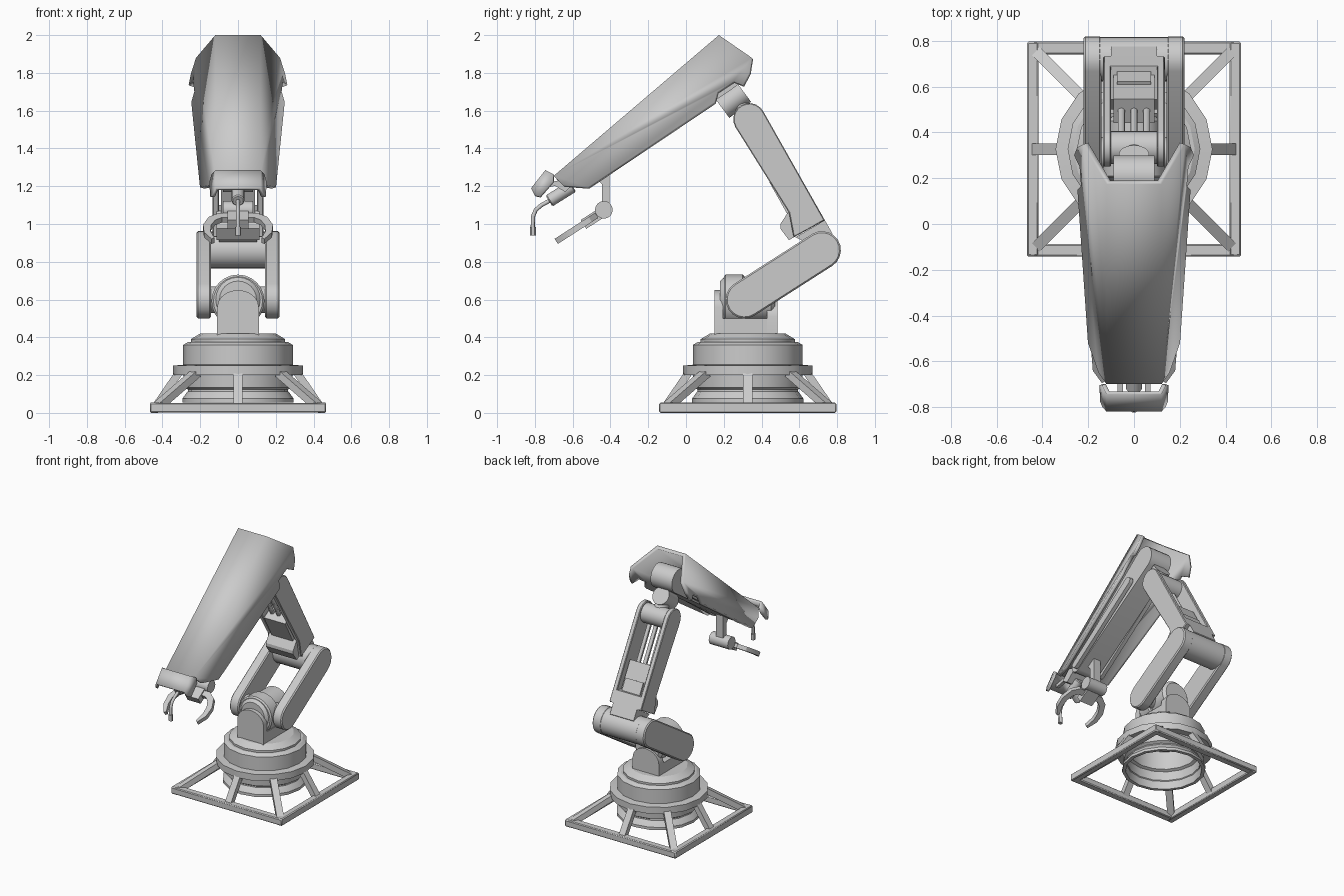
import bpy, bmesh, math
from mathutils import Vector, Matrix

if "Cube" in bpy.data.objects:
    bpy.data.objects.remove(bpy.data.objects["Cube"])

metal = bpy.data.materials.new("grey_metal")
metal.diffuse_color = (0.6, 0.6, 0.6, 1)
metal.use_nodes = True
metal.node_tree.nodes["Principled BSDF"].inputs["Base Color"].default_value = metal.diffuse_color
CY = 0.327  # centre of the base in y


def finish(bm, name, bevel=0.0, angle=30):
    bmesh.ops.recalc_face_normals(bm, faces=bm.faces)
    me = bpy.data.meshes.new(name)
    bm.to_mesh(me)
    bm.free()
    me.materials.append(metal)
    ob = bpy.data.objects.new(name, me)
    bpy.context.collection.objects.link(ob)
    if bevel:
        m = ob.modifiers.new("bevel", 'BEVEL')
        m.width, m.segments, m.limit_method = bevel, 1, 'ANGLE'
        m.angle_limit = math.radians(50)
    bpy.ops.object.select_all(action='DESELECT')
    ob.select_set(True)
    bpy.context.view_layer.objects.active = ob
    bpy.ops.object.shade_smooth_by_angle(angle=math.radians(angle))
    return ob


def prism(name, pts, x0, x1, bevel=0.0):
    """Side profile of (y, z) points extruded along x."""
    bm = bmesh.new()
    f = bm.faces.new([bm.verts.new((x0, y, z)) for y, z in pts])
    new = bmesh.ops.extrude_face_region(bm, geom=[f])["geom"]
    bmesh.ops.translate(bm, vec=(x1 - x0, 0, 0), verts=[v for v in new if isinstance(v, bmesh.types.BMVert)])
    return finish(bm, name, bevel)


def along(p0, p1):
    a, b = Vector(p0), Vector(p1)
    d = b - a
    return Matrix.Translation((a + b) / 2) @ d.to_track_quat('Z', 'Y').to_matrix().to_4x4(), d.length


def cyl(name, p0, p1, r, seg=20, bevel=0.0):
    m, length = along(p0, p1)
    bm = bmesh.new()
    bmesh.ops.create_cone(bm, cap_ends=True, segments=seg, radius1=r, radius2=r, depth=length, matrix=m)
    return finish(bm, name, bevel)


def bar(name, p0, p1, w, h, bevel=0.0):
    m, length = along(p0, p1)
    bm = bmesh.new()
    bmesh.ops.create_cube(bm, size=1, matrix=m @ Matrix.Diagonal((w, h, length, 1)))
    return finish(bm, name, bevel)


def capsule(a, b, ra, rb, n=10):
    """Rounded outline around two (y, z) centres."""
    t = math.atan2(b[1] - a[1], b[0] - a[0])
    pts = []
    for c, r, s in ((a, ra, t + math.pi / 2), (b, rb, t - math.pi / 2)):
        pts += [(c[0] + r * math.cos(s + math.pi * i / n), c[1] + r * math.sin(s + math.pi * i / n)) for i in range(n + 1)]
    return pts


def lathe(name, prof, cy, seg):
    bm = bmesh.new()
    rings = [[bm.verts.new((r * math.cos(2 * math.pi * i / seg), cy + r * math.sin(2 * math.pi * i / seg), z))
              for i in range(seg)] for r, z in prof]
    for a, b in zip(rings, rings[1:]):
        for i in range(seg):
            j = (i + 1) % seg
            bm.faces.new((a[i], a[j], b[j], b[i]))
    bm.faces.new(rings[0])
    bm.faces.new(rings[-1])
    return finish(bm, name)


# Square floor frame and eight struts
for s in (-1, 1):
    bar("frame_side", (s * 0.442, CY - 0.467, 0.0275), (s * 0.442, CY + 0.467, 0.0275), 0.05, 0.055, 0.006)
    bar("frame_end", (-0.467, CY + s * 0.442, 0.0275), (0.467, CY + s * 0.442, 0.0275), 0.055, 0.05, 0.006)
for k in range(8):
    a = k * math.pi / 4
    c, s = math.cos(a), math.sin(a)
    r_out = 0.435 if k % 2 == 0 else 0.60
    bar("base_strut", (c * r_out, CY + s * r_out, 0.035), (c * 0.315, CY + s * 0.315, 0.21), 0.05, 0.04)

# Turntable drum, hollow underneath
lathe("turntable_drum", [(0.24, 0.34), (0.24, 0.2), (0.26, 0.19), (0.27, 0.055), (0.295, 0.055), (0.295, 0.075),
                         (0.27, 0.11), (0.26, 0.12), (0.285, 0.135), (0.29, 0.2), (0.343, 0.2), (0.343, 0.25),
                         (0.29, 0.255), (0.29, 0.36), (0.265, 0.375), (0.25, 0.375), (0.25, 0.39),
                         (0.2, 0.42)], CY, 16)

# Pedestal fork: arched brackets around a roll hub
for y0, y1, top in ((0.15, 0.195, 0.65), (0.43, 0.485, 0.60)):
    bm = bmesh.new()
    pts = [(-0.11, 0.41), (0.11, 0.41)] + [(0.11 * math.cos(math.pi * i / 10), top - 0.09 + 0.09 * math.sin(math.pi * i / 10))
                                           for i in range(11)]
    f = bm.faces.new([bm.verts.new((x, y0, z)) for x, z in pts])
    g = bmesh.ops.extrude_face_region(bm, geom=[f])["geom"]
    bmesh.ops.translate(bm, vec=(0, y1 - y0, 0), verts=[v for v in g if isinstance(v, bmesh.types.BMVert)])
    finish(bm, "pedestal_bracket")
prism("pedestal_block", [(0.15, 0.41), (0.485, 0.41), (0.485, 0.5), (0.15, 0.5)], -0.11, 0.11)
cyl("roll_hub", (0, 0.18, 0.6), (0, 0.47, 0.6), 0.118, 24, 0.02)
cyl("roll_hub_rim", (0, 0.2, 0.592), (0, 0.31, 0.592), 0.14, 24, 0.01)
cyl("shoulder_pin", (-0.16, 0.31, 0.6), (0.16, 0.31, 0.6), 0.07)

# Lower arm: two rounded plates and the elbow cylinder
for s in (-1, 1):
    prism("lower_arm_plate", capsule((0.31, 0.6), (0.72, 0.862), 0.1, 0.1), s * 0.143, s * 0.22, 0.008)
cyl("elbow_cylinder", (-0.15, 0.72, 0.862), (0.15, 0.72, 0.862), 0.098, 24)

# Forearm: neck, base block, side plates, rods and top joint
prism("forearm_neck", [(0.58, 0.93), (0.72, 0.86), (0.775, 0.95), (0.735, 1.02)], -0.1, 0.1)
prism("forearm_base_block", [(0.545, 1.07), (0.5, 1.0), (0.5, 0.975), (0.545, 0.915), (0.735, 1.02), (0.69, 1.1)], -0.115, 0.115)
v, w = Vector((-0.49, 0.872)), Vector((0.872, 0.49))  # along and across the forearm
o = Vector((0.64, 0.99))
prism("forearm_core", [o + v * t + w * q for t, q in ((0.05, -0.06), (0.05, 0.06), (0.3, 0.06), (0.3, -0.06))], -0.09, 0.09)
prism("forearm_core_cap", [o + v * t + w * q for t, q in ((0.05, 0.0), (0.05, 0.075), (0.17, 0.075), (0.17, 0.0))], -0.075, 0.075)
for s in (-1, 1):
    arc = capsule((0.335, 1.555), (0.64, 1.0), 0.085, 0.085)[:11]
    prism("forearm_plate", arc + [(0.545, 1.06), (0.57, 0.93), (0.735, 1.02)], s * 0.1, s * 0.135, 0.005)
for x in (-0.055, 0, 0.055):
    a, b = o + v * 0.28, o + v * 0.62
    cyl("forearm_rod", (x, *a), (x, *b), 0.016, 12)
cyl("forearm_top_joint", (-0.1, 0.335, 1.555), (0.1, 0.335, 1.555), 0.072)
cyl("upper_neck", (0, 0.335, 1.555), (0, 0.25, 1.68), 0.05)
cyl("upper_roll_joint", (0, 0.19, 1.615), (0, 0.305, 1.7), 0.066, 24)

# Upper arm body inside the shell, with side rails
prism("upper_arm_body", capsule((0.21, 1.8), (-0.53, 1.25), 0.09, 0.045), -0.09, 0.09)
for s in (-1, 1):
    prism("upper_arm_rail", capsule((0.08, 1.66), (-0.5, 1.235), 0.03, 0.025, 6), s * 0.1, s * 0.13)


def shell(name, ridge, rim, half, slope, thick):
    """Flat ridge plate with two sloping sides; rim points lean out with depth."""
    back, front = Vector(ridge[0]), Vector(ridge[1])
    u = (back - front).normalized()
    bm = bmesh.new()
    side = {}
    for s in (-1, 1):
        vs = []
        for p in (back, *map(Vector, rim), front):
            d = (p - front).dot(Vector((u.y, -u.x)))
            vs.append(bm.verts.new((s * (half + slope * d), p.x, p.y)))
        bm.faces.new(vs)
        side[s] = vs
    bm.faces.new((side[-1][0], side[1][0], side[1][-1], side[-1][-1]))
    ob = finish(bm, name, angle=20)
    if sum((p.normal.z for p in ob.data.polygons)) < 0:
        ob.data.flip_normals()
    m = ob.modifiers.new("thickness", 'SOLIDIFY')
    m.thickness, m.offset, m.use_even_offset = thick, -1, True


shell("upper_arm_shell", ((0.174, 2.0), (-0.70, 1.255)),
      [(0.348, 1.88), (0.335, 1.80), (0.30, 1.735), (0.25, 1.755), (0.165, 1.70), (0.15, 1.645),
       (-0.52, 1.195), (-0.65, 1.205)], 0.12, 0.5, 0.025)
shell("nose_cap", ((-0.745, 1.285), (-0.82, 1.19)),
      [(-0.705, 1.265), (-0.705, 1.225), (-0.775, 1.145), (-0.80, 1.15)], 0.12, 0.45, 0.018)

# Wrist under the nose: links, housing and bent nozzle
for s in (-1, 1):
    bar("nose_link", (s * 0.06, -0.55, 1.24), (s * 0.06, -0.77, 1.2), 0.025, 0.025)
prism("wrist_block", [(-0.55, 1.25), (-0.64, 1.17), (-0.69, 1.2), (-0.62, 1.27)], -0.08, 0.08)
cyl("wrist_housing", (0, -0.6, 1.2), (0, -0.725, 1.122), 0.034, 16, 0.006)
cu = bpy.data.curves.new("nozzle_tube", 'CURVE')
cu.dimensions, cu.bevel_depth, cu.bevel_resolution = '3D', 0.011, 2
cu.use_fill_caps = True
path = [(-0.71, 1.13), (-0.765, 1.1), (-0.795, 1.075), (-0.81, 1.04), (-0.812, 0.95)]
sp = cu.splines.new('POLY')
sp.points.add(len(path) - 1)
for p, (y, z) in zip(sp.points, path):
    p.co = (0, y, z, 1)
cu.materials.append(metal)
tube = bpy.data.objects.new("nozzle_tube", cu)
bpy.context.collection.objects.link(tube)
cyl("nozzle_tip", (0, -0.809, 0.985), (0, -0.809, 0.94), 0.016, 12)

# Gripper: hanger, pivot, palm and two hooked claws
prism("gripper_hanger", [(-0.49, 1.26), (-0.405, 1.29), (-0.405, 1.07), (-0.445, 1.07), (-0.445, 1.21)], -0.03, 0.03)
cyl("gripper_pivot", (-0.08, -0.435, 1.075), (0.08, -0.435, 1.075), 0.047, 16)
d, n = Vector((-0.84, -0.54)), Vector((-0.54, 0.84))
c0 = Vector((-0.435, 1.07))
prism("gripper_palm", [c0 + d * t + n * q for t, q in ((0, -0.03), (0.13, -0.03), (0.13, 0.025), (0, 0.025))], -0.055, 0.055)
outer = [(0.03, 0.05), (0.1, 0.045), (0.155, 0.085), (0.185, 0.16), (0.18, 0.235), (0.14, 0.3)]
inner = [(0.125, 0.29), (0.145, 0.225), (0.143, 0.165), (0.12, 0.115), (0.085, 0.09), (0.03, 0.09)]
for s in (-1, 1):
    bm = bmesh.new()
    lo, hi = ([bm.verts.new((s * x, *(c0 + d * t + n * q))) for x, t in outer + inner] for q in (-0.016, 0.016))
    k = len(lo)
    for i in range(k):
        bm.faces.new((lo[i], lo[(i + 1) % k], hi[(i + 1) % k], hi[i]))
    for i in range(k // 2 - 1):
        for r in (lo, hi):
            bm.faces.new((r[i], r[i + 1], r[k - 2 - i], r[k - 1 - i]))
    finish(bm, "gripper_claw")
